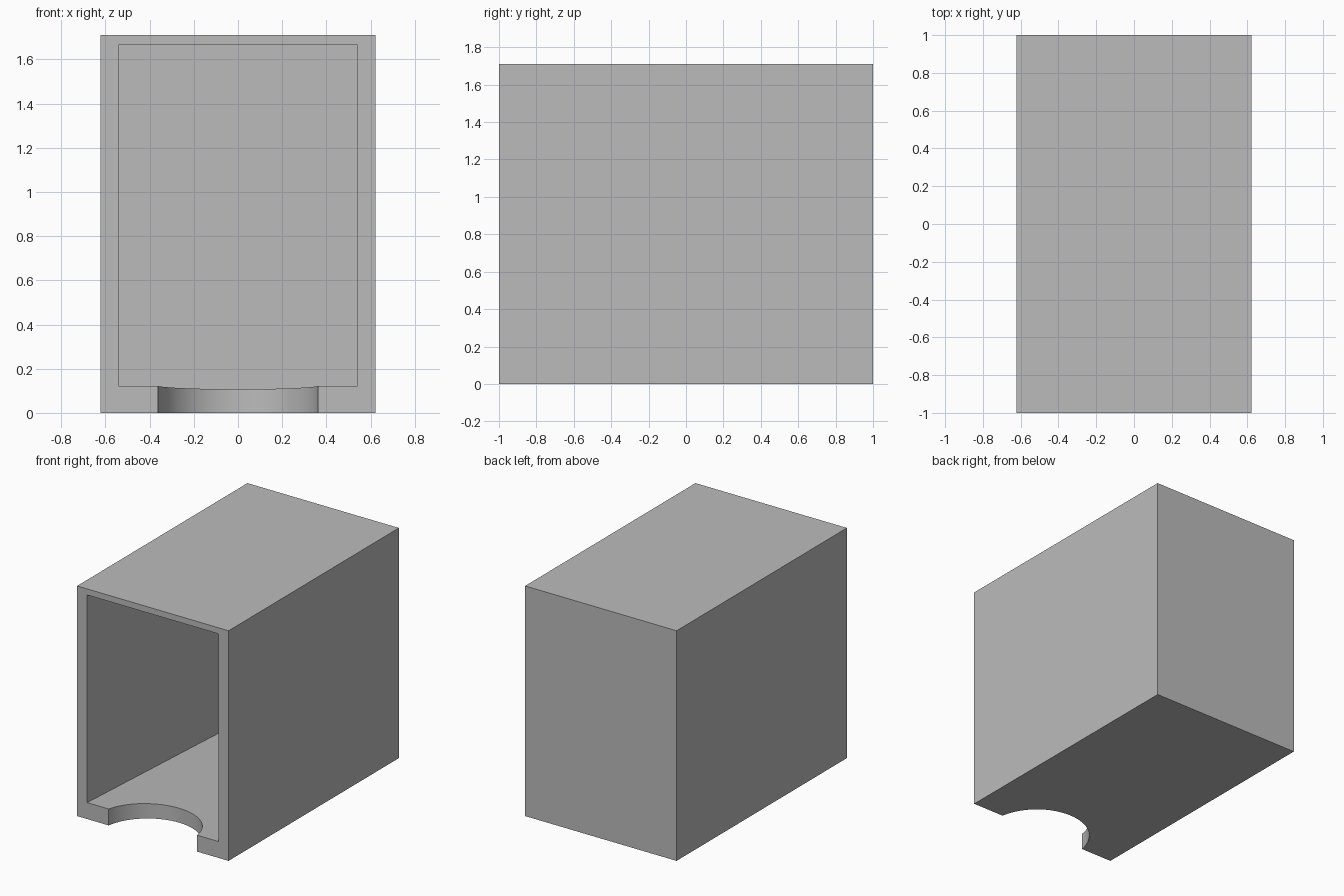
import bpy
import bmesh

if "Cube" in bpy.data.objects:
    bpy.data.objects.remove(bpy.data.objects["Cube"])

WIDTH, LENGTH, HEIGHT = 1.245, 2.0, 1.71
FRONT = -LENGTH / 2


def side_prism(name, profile, width):
    """Extrude a closed (y, z) profile along x, centred on x = 0."""
    bm = bmesh.new()
    face = bm.faces.new([bm.verts.new((-width / 2, y, z)) for y, z in profile])
    extruded = bmesh.ops.extrude_face_region(bm, geom=[face])["geom"]
    moved = [v for v in extruded if isinstance(v, bmesh.types.BMVert)]
    bmesh.ops.translate(bm, verts=moved, vec=(width, 0, 0))
    bmesh.ops.recalc_face_normals(bm, faces=bm.faces)
    mesh = bpy.data.meshes.new(name)
    bm.to_mesh(mesh)
    bm.free()
    obj = bpy.data.objects.new(name, mesh)
    bpy.context.collection.objects.link(obj)
    return obj


def cut(target, cutter):
    """Subtract the cutter, then discard it."""
    cutter.hide_render = True
    mod = target.modifiers.new("cut", "BOOLEAN")
    mod.operation = "DIFFERENCE"
    mod.solver = "EXACT"
    mod.object = cutter
    bpy.ops.object.select_all(action="DESELECT")
    target.select_set(True)
    bpy.context.view_layer.objects.active = target
    bpy.ops.object.modifier_apply(modifier=mod.name)
    bpy.data.objects.remove(cutter)


# Outer shell
back = LENGTH / 2
box = side_prism("open_box", [(FRONT, 0), (back, 0), (back, HEIGHT), (FRONT, HEIGHT)], WIDTH)

# Cavity open at the front, its floor sloping down towards the back
slope, lip, ceiling, inner_back, over = 0.048, 0.122, 1.665, 0.92, 0.1
cavity = side_prism("cavity_cutter", [
    (FRONT - over, lip + slope * over),
    (inner_back, lip - slope * (inner_back - FRONT)),
    (inner_back, ceiling),
    (FRONT - over, ceiling),
], 1.08)
cut(box, cavity)

# Round finger notch in the front edge of the floor
bpy.ops.mesh.primitive_cylinder_add(vertices=96, radius=0.368, depth=0.6,
                                    location=(0, FRONT - 0.06, 0.1))
cut(box, bpy.context.object)

# Single grey material
grey = bpy.data.materials.new("light_grey")
grey.use_nodes = True
colour = (0.5, 0.5, 0.5, 1)
grey.diffuse_color = colour
grey.node_tree.nodes["Principled BSDF"].inputs["Base Color"].default_value = colour
box.data.materials.clear()
box.data.materials.append(grey)
for poly in box.data.polygons:
    poly.material_index = 0

bpy.ops.object.select_all(action="DESELECT")
box.select_set(True)
bpy.context.view_layer.objects.active = box
bpy.ops.object.shade_smooth_by_angle()
